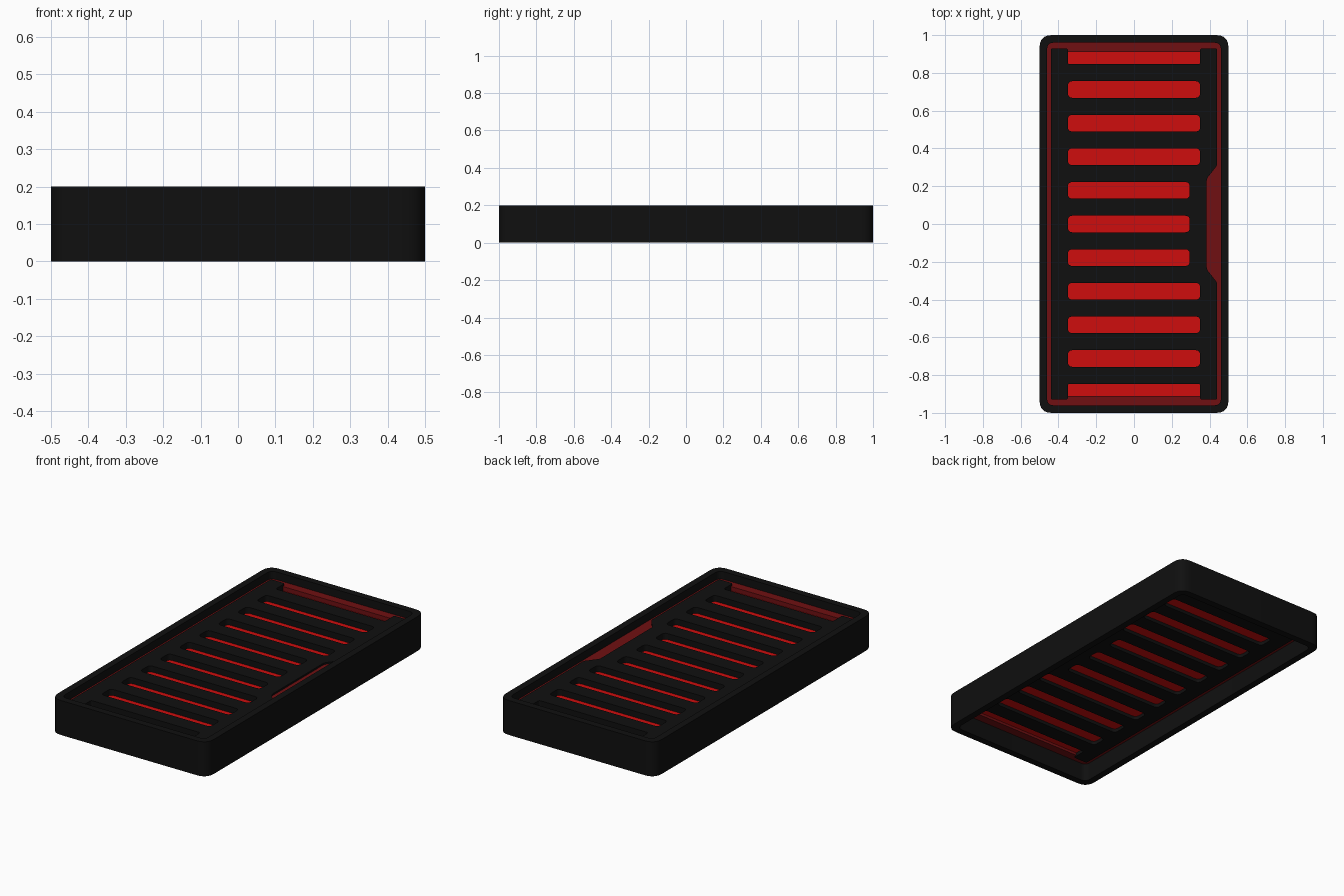
import bpy
import bmesh
from mathutils import Vector

cube = bpy.data.objects.get("Cube")
if cube:
    bpy.data.objects.remove(cube, do_unlink=True)


def material(name, colour):
    mat = bpy.data.materials.new(name)
    mat.use_nodes = True
    mat.diffuse_color = (*colour, 1)
    bsdf = next(n for n in mat.node_tree.nodes if n.type == 'BSDF_PRINCIPLED')
    bsdf.inputs["Base Color"].default_value = (*colour, 1)
    return mat


black = material("matte black", (0.005, 0.005, 0.005))
red = material("bright red", (0.62, 0.004, 0.004))
dark_red = material("dark red", (0.16, 0.005, 0.006))


def rounded(points, radius, steps=5):
    """Round every corner of a closed polygon."""
    points = [Vector(p) for p in points]
    result = []
    for i, corner in enumerate(points):
        before, after = points[i - 1], points[(i + 1) % len(points)]
        a = corner + (before - corner).normalized() * radius
        b = corner + (after - corner).normalized() * radius
        for s in range(steps + 1):
            t = s / steps
            result.append(a.lerp(corner, t).lerp(corner.lerp(b, t), t))
    return result


def rectangle(x0, x1, y0, y1, radius):
    return rounded([(x0, y0), (x1, y0), (x1, y1), (x0, y1)], radius)


def centred(x, y, radius):
    return rectangle(-x, x, -y, y, radius)


def slab(name, outlines, bottom, top, mat):
    """Extrude an outline, with any further outlines inside it as holes."""
    curve = bpy.data.curves.new(name + "_profile", 'CURVE')
    curve.dimensions = '2D'
    curve.fill_mode = 'BOTH'
    curve.extrude = (top - bottom) / 2
    for outline in outlines:
        spline = curve.splines.new('POLY')
        spline.points.add(len(outline) - 1)
        for point, p in zip(spline.points, outline):
            point.co = (p.x, p.y, 0, 1)
        spline.use_cyclic_u = True
    helper = bpy.data.objects.new(name + "_profile", curve)
    bpy.context.collection.objects.link(helper)
    bpy.context.view_layer.update()
    graph = bpy.context.evaluated_depsgraph_get()
    mesh = bpy.data.meshes.new_from_object(helper.evaluated_get(graph))
    bpy.data.objects.remove(helper, do_unlink=True)

    # Weld the caps to the sides
    bm = bmesh.new()
    bm.from_mesh(mesh)
    bmesh.ops.remove_doubles(bm, verts=bm.verts, dist=0.0001)
    bmesh.ops.recalc_face_normals(bm, faces=bm.faces)
    bmesh.ops.translate(bm, verts=bm.verts, vec=(0, 0, (top + bottom) / 2))
    bm.to_mesh(mesh)
    bm.free()
    mesh.materials.clear()
    mesh.materials.append(mat)
    obj = bpy.data.objects.new(name, mesh)
    bpy.context.collection.objects.link(obj)
    bpy.ops.object.select_all(action='DESELECT')
    obj.select_set(True)
    bpy.context.view_layer.objects.active = obj
    bpy.ops.object.shade_smooth_by_angle(angle=0.6)
    return obj


# Outer wall, open above and below
slab("outer_frame", [centred(0.5, 1, 0.065), centred(0.46, 0.96, 0.035)],
     0, 0.2, black)

# Red lining: a raised border around a thin centre sheet
slab("lining_border", [centred(0.462, 0.962, 0.035), centred(0.38, 0.91, 0.01)],
     0.105, 0.155, dark_red)
slab("lining_sheet", [centred(0.4, 0.93, 0.01)], 0.12, 0.13, red)

# Grille outline: open slots at both ends and a shallow notch on one side
half_x, half_y, slot_x, slot_half = 0.44, 0.93, 0.35, 0.044
pitch = 0.178
end_y = 5 * pitch - slot_half
side = [(half_x, -half_y), (half_x, -0.31), (0.385, -0.24),
        (0.385, 0.24), (half_x, 0.31), (half_x, half_y)]
back = [(slot_x, half_y), (slot_x, end_y), (-slot_x, end_y), (-slot_x, half_y)]
front = [(-x, -y) for x, y in back]
outline = side + back + [(-half_x, half_y), (-half_x, -half_y)] + front

# Closed slots, shortened beside the notch
slots = []
for i in range(-4, 5):
    right = 0.295 if abs(i) < 2 else slot_x
    y = i * pitch
    slots.append(rectangle(-slot_x, right, y - slot_half, y + slot_half, 0.025))
slab("slotted_grille", [rounded(outline, 0.012)] + slots, 0.1, 0.165, black)
